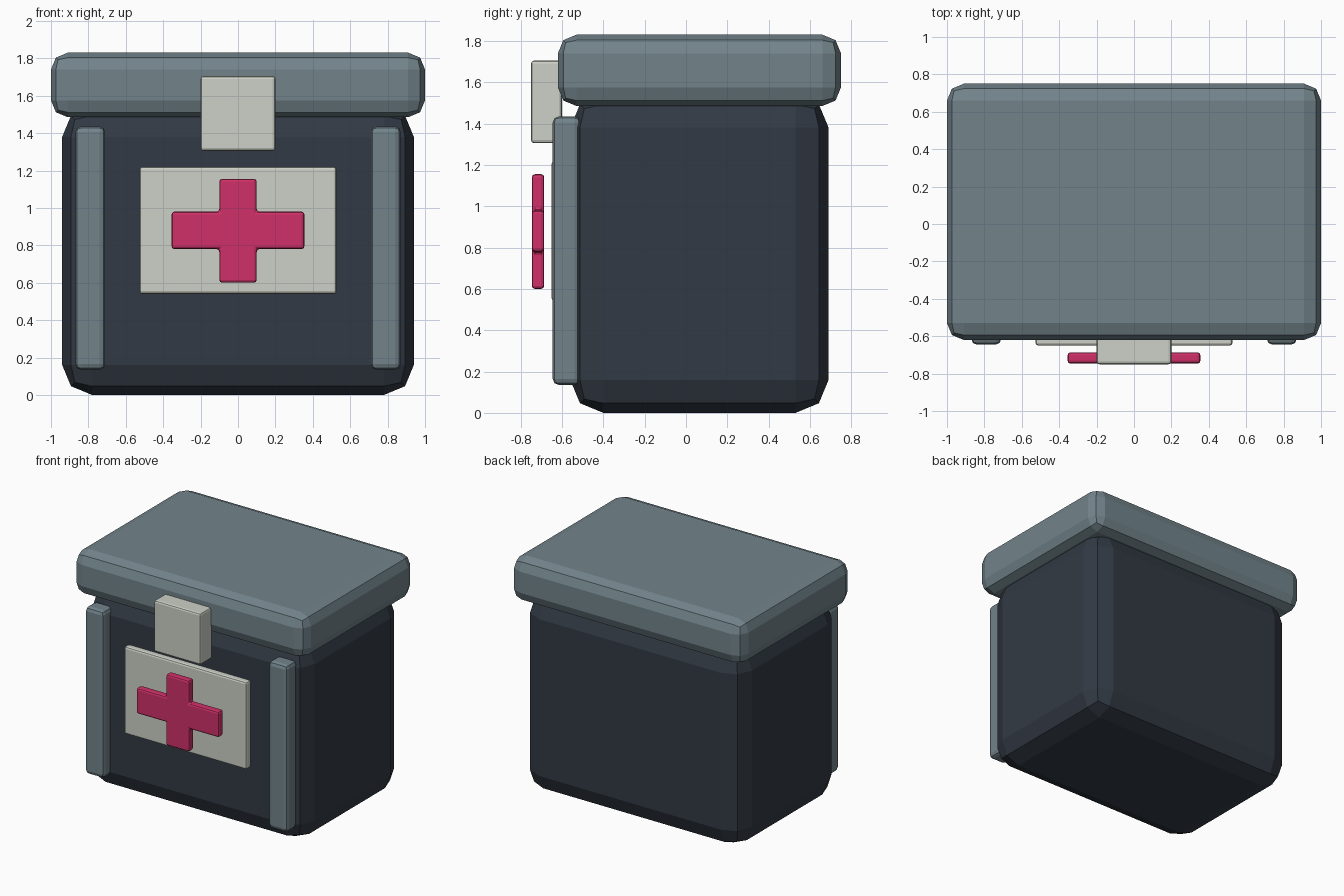
import bpy, bmesh

if "Cube" in bpy.data.objects:
    bpy.data.objects.remove(bpy.data.objects["Cube"])


def material(name, rgb):
    m = bpy.data.materials.new(name)
    m.diffuse_color = (*rgb, 1)
    m.use_nodes = True
    m.node_tree.nodes["Principled BSDF"].inputs["Base Color"].default_value = m.diffuse_color
    return m


DARK = material("dark_shell", (0.032, 0.042, 0.058))
SLATE = material("slate", (0.168, 0.231, 0.258))
PALE = material("pale_plate", (0.61, 0.64, 0.57))
RED = material("red", (0.62, 0.03, 0.14))


def finish(name, bm, mat, bevel, segments=2):
    me = bpy.data.meshes.new(name)
    bm.to_mesh(me)
    bm.free()
    me.materials.append(mat)
    ob = bpy.data.objects.new(name, me)
    bpy.context.collection.objects.link(ob)
    mod = ob.modifiers.new("Bevel", 'BEVEL')
    mod.width = bevel
    mod.segments = segments
    return ob


def box(name, x, y, z, mat, bevel):
    """Bevelled box from (min, max) ranges."""
    bm = bmesh.new()
    bmesh.ops.create_cube(bm, size=1)
    for v in bm.verts:
        for i, (lo, hi) in enumerate((x, y, z)):
            v.co[i] = hi if v.co[i] > 0 else lo
    return finish(name, bm, mat, bevel)


# Main shell and overhanging lid
box("body", (-0.94, 0.94), (-0.56, 0.69), (0, 1.54), DARK, 0.16)
box("lid", (-1, 1), (-0.62, 0.75), (1.485, 1.83), SLATE, 0.09)

# Upright strips on the front corners
for side, label in ((-1, "left"), (1, "right")):
    xs = sorted((side * 0.71, side * 0.87))
    box(label + "_strip", xs, (-0.645, -0.51), (0.135, 1.435), SLATE, 0.03)

# Latch and front plate
box("latch", (-0.2, 0.2), (-0.75, -0.60), (1.305, 1.705), PALE, 0.015)
box("front_plate", (-0.527, 0.527), (-0.65, -0.59), (0.54, 1.22), PALE, 0.015)

# Cross: outline mirrored about x = 0, extruded backwards
half = [(0.1, 0.6), (0.1, 0.78), (0.355, 0.78),
        (0.355, 0.98), (0.1, 0.98), (0.1, 1.155)]
outline = half + [(-x, z) for x, z in reversed(half)]
bm = bmesh.new()
face = bm.faces.new([bm.verts.new((x, -0.746, z)) for x, z in outline])
ext = bmesh.ops.extrude_face_region(bm, geom=[face], use_keep_orig=True)
new_verts = [g for g in ext["geom"] if isinstance(g, bmesh.types.BMVert)]
bmesh.ops.translate(bm, verts=new_verts, vec=(0, 0.06, 0))
bmesh.ops.recalc_face_normals(bm, faces=bm.faces)
finish("cross", bm, RED, 0.015)
